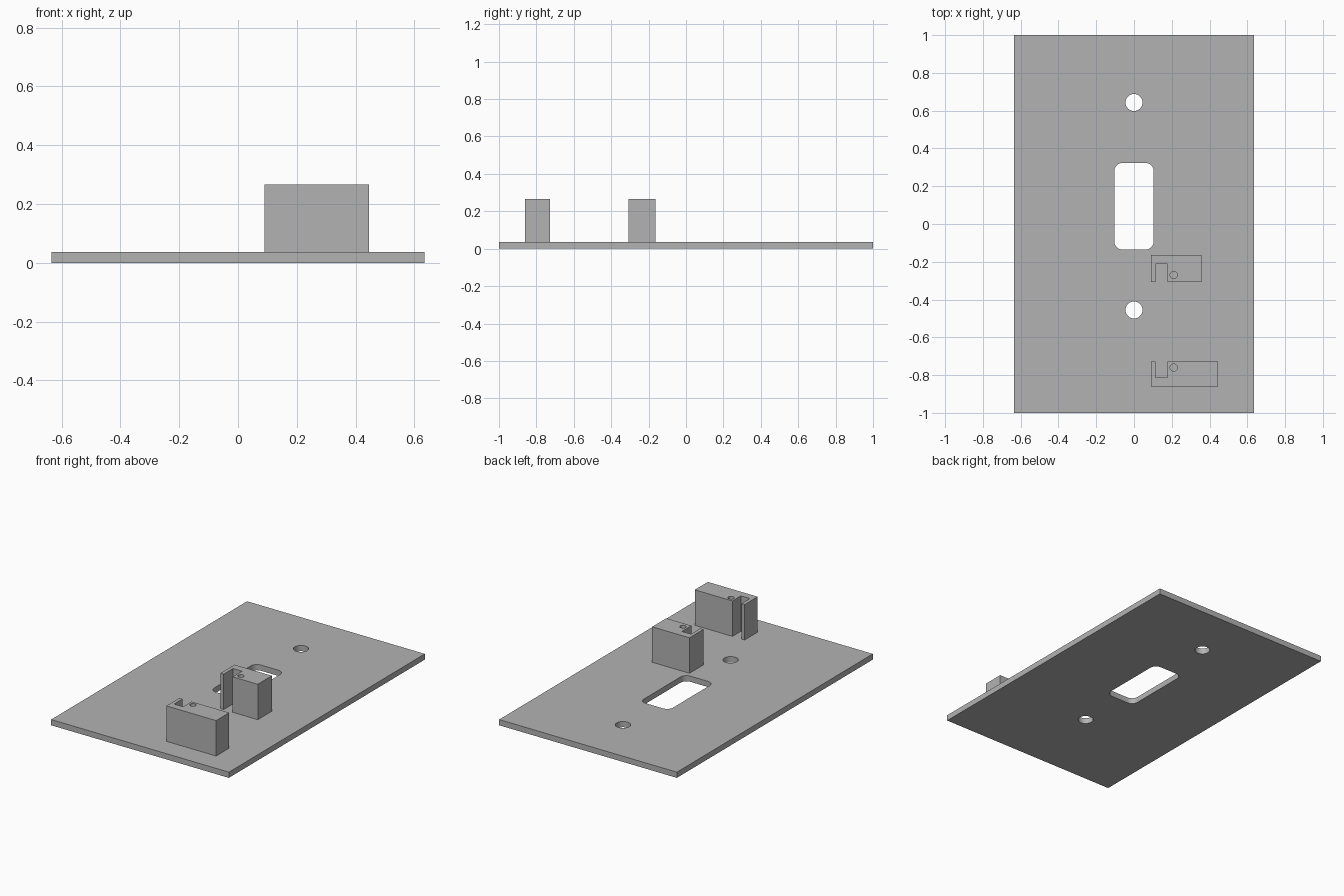
import bpy
import bmesh
from math import sin, cos, pi, radians

PLATE_TOP = 0.037
BLOCK_TOP = 0.266

if "Cube" in bpy.data.objects:
    bpy.data.objects.remove(bpy.data.objects["Cube"], do_unlink=True)

grey = bpy.data.materials.new("plain grey")
grey.use_nodes = True
grey.diffuse_color = (0.45, 0.45, 0.45, 1)
grey.node_tree.nodes["Principled BSDF"].inputs["Base Color"].default_value = grey.diffuse_color


def prism(name, outline, low, high):
    """Extrude a closed outline from low to high."""
    bm = bmesh.new()
    base = bm.faces.new([bm.verts.new((x, y, low)) for x, y in outline])
    solid = bmesh.ops.extrude_face_region(bm, geom=[base])
    tops = [g for g in solid["geom"] if isinstance(g, bmesh.types.BMVert)]
    bmesh.ops.translate(bm, verts=tops, vec=(0, 0, high - low))
    bmesh.ops.recalc_face_normals(bm, faces=bm.faces)
    mesh = bpy.data.meshes.new(name)
    bm.to_mesh(mesh)
    bm.free()
    mesh.materials.append(grey)
    obj = bpy.data.objects.new(name, mesh)
    bpy.context.collection.objects.link(obj)
    return obj


def rectangle(x0, x1, y0, y1):
    return [(x0, y0), (x1, y0), (x1, y1), (x0, y1)]


def arc(cx, cy, r, start, end, steps):
    angles = [start + (end - start) * i / steps for i in range(steps + 1)]
    return [(cx + r * cos(a), cy + r * sin(a)) for a in angles]


def circle(cx, cy, r, sides=32):
    return arc(cx, cy, r, 0, 2 * pi, sides)[:-1]


def rounded(x0, x1, y0, y1, r):
    corners = [(x1 - r, y1 - r), (x0 + r, y1 - r), (x0 + r, y0 + r), (x1 - r, y0 + r)]
    points = []
    for i, (cx, cy) in enumerate(corners):
        points += arc(cx, cy, r, i * pi / 2, (i + 1) * pi / 2, 6)
    return points


def finish(obj, holes):
    """Cut the holes through, remove the cutters and shade round walls."""
    bpy.ops.object.select_all(action="DESELECT")
    obj.select_set(True)
    bpy.context.view_layer.objects.active = obj
    for outline in holes:
        cutter = prism("hole_cutter", outline, -0.1, 0.5)
        cutter.hide_render = True
        cut = obj.modifiers.new("hole", "BOOLEAN")
        cut.operation = "DIFFERENCE"
        cut.solver = "EXACT"
        cut.object = cutter
        bpy.ops.object.modifier_apply(modifier=cut.name)
        bpy.data.objects.remove(cutter, do_unlink=True)
    bpy.ops.object.shade_smooth_by_angle(angle=radians(30))


def bracket(name, right, closed, opened, floor, pilot_y):
    """Block with a full-height notch that leaves a thin arm on one side."""
    left, arm, wall = 0.09, 0.113, 0.177
    outline = [(left, closed), (right, closed), (right, opened), (wall, opened),
               (wall, floor), (arm, floor), (arm, opened), (left, opened)]
    block = prism(name, outline, PLATE_TOP, BLOCK_TOP)
    finish(block, [circle(0.21, pilot_y, 0.019, 24)])


# Wall plate with switch opening and two screw holes
plate = prism("wall_plate", rectangle(-0.635, 0.635, -1, 1), 0, PLATE_TOP)
finish(plate, [rounded(-0.104, 0.104, -0.135, 0.323, 0.042),
               circle(0, 0.643, 0.045),
               circle(0, -0.455, 0.045)])

# Two notched blocks whose notches face each other
bracket("rear_bracket", 0.357, -0.164, -0.308, -0.212, -0.27)
bracket("front_bracket", 0.446, -0.86, -0.727, -0.813, -0.76)
